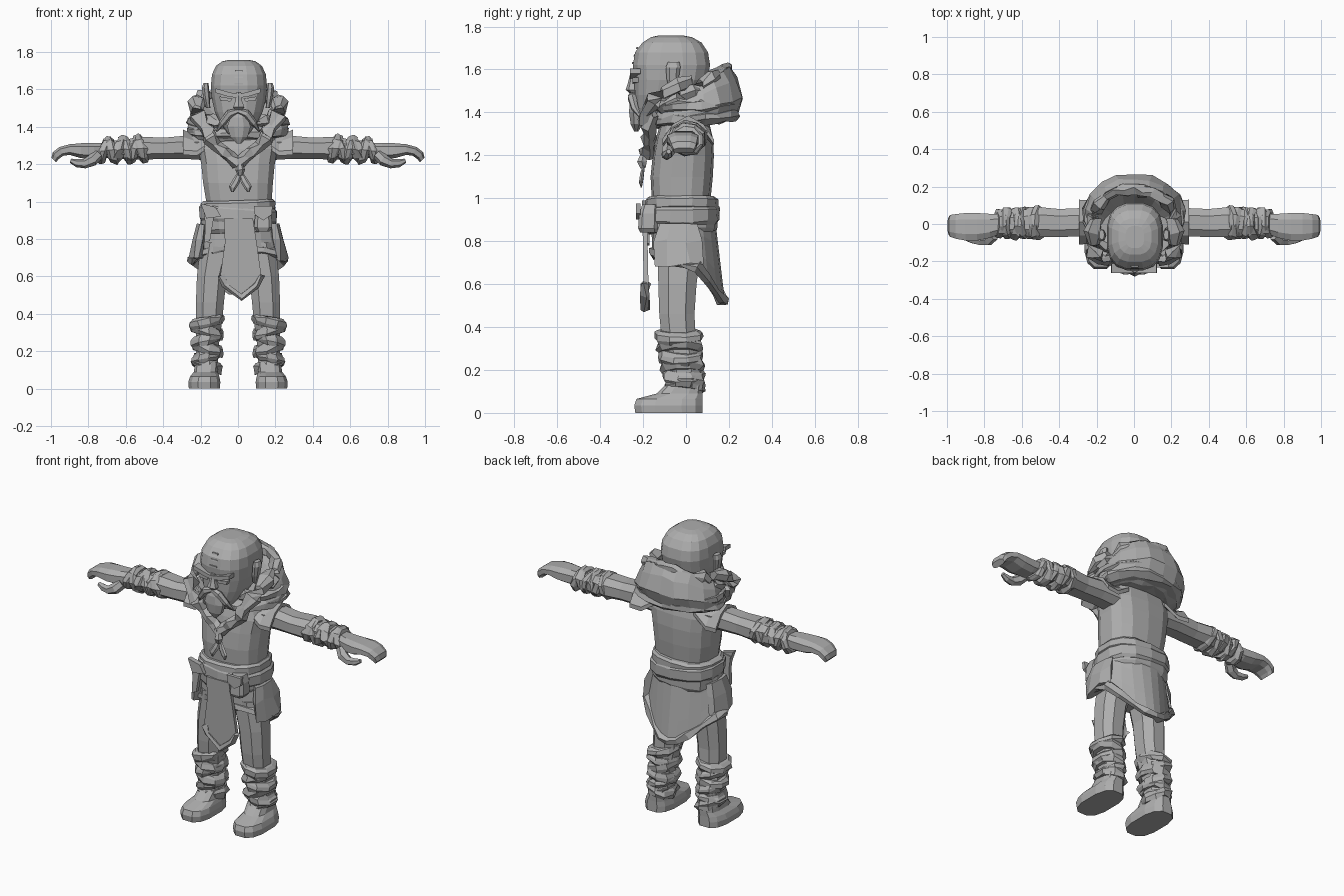
import bpy, bmesh, math, random
from mathutils import Vector

random.seed(4)
grey = bpy.data.materials.new("clay grey")
grey.diffuse_color = (0.42, 0.42, 0.42, 1)
COS, SIN = math.cos, math.sin


def jit(v, j):
    return Vector(v) + Vector([random.uniform(-j, j) for _ in range(3)])


def loft(name, rings, caps=True, loop=False, mirror=False, thick=0):
    """Skin a list of equal-length point rings."""
    bm = bmesh.new()
    rows = [[bm.verts.new(p) for p in r] for r in rings]
    n = len(rows[0])
    for a, b in zip(rows, rows[1:] + (rows[:1] if loop else [])):
        for i in range(n):
            k = (i + 1) % n
            bm.faces.new((a[i], a[k], b[k], b[i]))
    if caps and not loop:
        bm.faces.new(rows[0][::-1])
        bm.faces.new(rows[-1])
    bmesh.ops.recalc_face_normals(bm, faces=bm.faces)
    me = bpy.data.meshes.new(name)
    bm.to_mesh(me)
    bm.free()
    me.materials.append(grey)
    ob = bpy.data.objects.new(name, me)
    bpy.context.collection.objects.link(ob)
    if thick:
        s = ob.modifiers.new("thickness", 'SOLIDIFY')
        s.thickness, s.offset = thick, 0
    if mirror:
        ob.modifiers.new("mirror", 'MIRROR').use_mirror_merge = False
    return ob


def ring(c, a, b, axis='z', n=10, p=2.0, tilt=0, j=0):
    """Superellipse ring around c, half sizes a and b, across the given axis."""
    out = []
    for i in range(n):
        t = 2 * math.pi * (i + 0.5) / n
        u = a * math.copysign(abs(COS(t)) ** (2 / p), COS(t))
        v = b * math.copysign(abs(SIN(t)) ** (2 / p), SIN(t))
        d = {'z': (u, v, tilt * u), 'x': (tilt * v, u, v), 'y': (u, 0, v)}[axis]
        out.append(jit(Vector(c) + Vector(d), j))
    return out


def body(name, rows, n=12, p=2.4, mirror=False):
    """Rows of (z, centre x, half width, front y, back y)."""
    return loft(name, [ring((x, (f + k) / 2, z), w, (k - f) / 2, n=n, p=p)
                       for z, x, w, f, k in rows], mirror=mirror)


def tube(name, pts, radii, n=6, j=0, loop=False, mirror=False, flat=1):
    """Sweep a polygon along points; flat squeezes it front to back."""
    pts, rings = [Vector(p) for p in pts], []
    m = len(pts)
    for i, p in enumerate(pts):
        a = pts[(i - 1) % m] if loop else pts[max(i - 1, 0)]
        b = pts[(i + 1) % m] if loop else pts[min(i + 1, m - 1)]
        t = (b - a).normalized()
        u = t.cross(Vector((0, 1, 0)) if abs(t.y) < 0.8 else Vector((0, 0, 1))).normalized()
        v = t.cross(u)
        rings.append([jit(p + radii[i % len(radii)] * (u * COS(q) + v * SIN(q) * flat), j)
                      for q in (2 * math.pi * k / n for k in range(n))])
    return loft(name, rings, loop=loop, mirror=mirror)


def plate(name, outline, y, depth, lean=0, mirror=False, z0=0):
    """Flat front panel from (x, z) outline; lean shifts y with height."""
    return loft(name, [[(x, y + d + lean * (z - z0), z) for x, z in outline]
                       for d in (0, depth)], mirror=mirror)


# legs, boots and leg wraps
body("leg", [(0.10, .165, .06, -.08, .07), (0.22, .165, .065, -.09, .07), (0.36, .155, .075, -.12, .05),
             (0.46, .15, .08, -.13, .045), (0.6, .14, .085, -.135, .055), (0.78, .105, .10, -.14, .08)],
     n=8, mirror=True)
body("foot", [(0, .18, .085, -.24, .08), (.035, .18, .088, -.245, .08), (.065, .178, .08, -.235, .08),
              (.09, .172, .065, -.14, .08), (.14, .167, .065, -.09, .08)], n=12, p=2.8, mirror=True)
for i in range(6):
    z, s, t = .125 + i * .046, .068 + .0025 * i, (.3, -.25)[i % 2]
    y = -.005 - .006 * i
    loft("leg_wrap", [ring((.167, y, z + h), s + r, s + .018 + r, n=9, tilt=t, j=.007)
                      for h, r in ((-.027, .004), (-.008, .016), (.015, .013), (.03, 0))], mirror=True)

# hips, torso and neck
body("hips", [(.68, 0, .12, -.11, .07), (.76, 0, .18, -.13, .11), (.92, 0, .18, -.15, .12)])
body("torso", [(.88, 0, .185, -.155, .125), (1.0, .005, .178, -.16, .115), (1.1, 0, .19, -.165, .125),
               (1.2, 0, .2, -.155, .13), (1.28, 0, .215, -.14, .125), (1.345, 0, .2, -.12, .11),
               (1.39, 0, .12, -.1, .08)], n=14, p=2.8)
body("neck", [(1.34, 0, .085, -.12, .06), (1.5, 0, .085, -.13, .06)], n=8)

# flared shoulder caps of the vest
loft("shoulder_cap", [[(x, .01 + y * w, z - d * abs(y) ** 2) for y in (-1, -.6, 0, .6, 1)] +
                      [(x, .01 + y * w, z - .025 - d * abs(y) ** 2) for y in (1, .6, 0, -.6, -1)]
                      for x, z, w, d in ((.13, 1.36, .10, .03), (.22, 1.35, .115, .08), (.295, 1.385, .12, .11))],
     mirror=True)

# arms, forearm wraps, hands and thumbs
loft("arm", [ring((x, y, z), a, b, 'x', 8, 2.5) for x, y, z, a, b in (
    (.17, .01, 1.285, .085, .068), (.28, .01, 1.29, .08, .066), (.4, .005, 1.285, .08, .06),
    (.5, .01, 1.285, .085, .065), (.72, 0, 1.275, .06, .045))], mirror=True)
for i in range(6):
    x, t = .515 + i * .04, (.25, -.3)[i % 2]
    loft("arm_wrap", [ring((x + h, .005, 1.283 - .002 * i), .082 + r - .003 * i, .066 + r - .001 * i, 'x', 9,
                           tilt=t, j=.007)
                      for h, r in ((-.026, 0), (-.008, .014), (.012, .012), (.026, 0))], mirror=True)
loft("hand", [ring((x, y, z), a, b, 'x', 8, 2.8, tilt=t) for x, y, z, a, b, t in (
    (.71, 0, 1.275, .055, .042, 0), (.77, -.01, 1.27, .068, .046, 0), (.84, -.015, 1.272, .078, .042, 0),
    (.90, -.015, 1.278, .078, .03, 0), (.945, -.013, 1.268, .07, .025, .4), (.975, -.01, 1.245, .062, .02, .8),
    (.985, -.01, 1.222, .05, .013, 1))], mirror=True)
tube("thumb", [(.75, -.06, 1.25), (.78, -.085, 1.22), (.82, -.09, 1.203), (.86, -.085, 1.205), (.895, -.08, 1.218)],
     [.03, .032, .026, .022, .012], mirror=True)

# tunic skirt: flared sides, pointed back tail, jagged fur hem
N = 20


def skirt_ring(f, hem=False):
    out = []
    for i in range(N):
        t = 2 * math.pi * i / N
        s, c = SIN(t), COS(t)          # c = 1 at the back
        tail = max(0, (c - .35) / .65)
        low = .68 + .06 * max(0, -c) - .17 * tail
        z = .93 + (low - .93) * f
        out.append(Vector(((.185 + .055 * f * abs(s)) * s * (1 - .25 * tail * f),
                           -.015 + c * (.14 + f * (.05 if c > 0 else -.005)), z)))
    return out


loft("skirt", [skirt_ring(f) for f in (0, .35, .7, 1)], caps=False, thick=.015)
tube("skirt_fur_hem", [p + Vector((p.x * .04, 0, .01)) for p in skirt_ring(1)], [.024, .03, .018], 5, .009, True)
for s, x in ((1, .2), (-1, -.19)):
    loft("side_fold", [ring((x, -.03, .88), .025, .09, n=7, j=.006), ring((x + s * .015, -.04, .8), .035, .11, n=7, j=.01),
                       ring((x + s * .03, -.03, .69), .035, .11, n=7, j=.012)])

# layered sash and belt
for z, h, r, t in ((.885, .05, .012, .05), (.93, .045, .022, -.06), (.975, .032, .014, .03)):
    loft("belt", [ring((0, -.02, z + k * h), .183 + r + e, .15 + r + e, n=14, p=2.5, tilt=t, j=.003)
                  for k, e in ((-1, -.006), (-.6, .006), (.6, .006), (1, -.008))])

# belt pouch with flap, hanging strap and front apron
body("pouch", [(.84, .135, .035, -.215, -.13), (.86, .135, .05, -.225, -.13), (.93, .135, .046, -.22, -.13),
               (.97, .13, .036, -.205, -.13)], n=8, p=4)
plate("pouch_flap", [(.085, .975), (.185, .975), (.18, .93), (.135, .9), (.09, .93)], -.232, .02)
plate("sash_end", [(-.185, .96), (-.12, .97), (-.135, .88), (-.15, .79), (-.18, .78), (-.175, .88)], -.195, .025)
plate("sash_knot", [(-.2, .99), (-.12, .97), (-.09, .92), (-.17, .91)], -.205, .03)
apron = [(-.075, .91), (.08, .91), (.1, .78), (.125, .6), (.1, .545), (.015, .48), (-.075, .545), (-.095, .6), (-.07, .78)]
plate("apron", apron, -.203, .022, -.02, z0=.9)
tube("apron_fur", [(x, -.19, z + .01) for x, z in apron[3:8]], [.016, .022, .026], 5, .008)

# head
body("head", [(1.36, .003, .055, -.225, -.1), (1.42, .003, .1, -.235, -.02), (1.48, .004, .13, -.24, .06),
              (1.55, .005, .147, -.243, .1), (1.62, .005, .152, -.25, .115), (1.68, .005, .146, -.24, .105),
              (1.725, .005, .125, -.205, .075), (1.75, .005, .09, -.165, .03), (1.758, .005, .05, -.13, -.01)],
     n=16, p=2.7)
plate("brow", [(.0, 1.575), (.04, 1.583), (.12, 1.605), (.122, 1.582), (.05, 1.56), (0, 1.555)], -.262, .05, mirror=True)
plate("eye", [(.03, 1.55), (.1, 1.562), (.095, 1.54), (.04, 1.535)], -.249, .03, mirror=True)
loft("nose", [ring((.004, y, z), w, d, n=6) for z, y, w, d in (
    (1.49, -.245, .022, .018), (1.505, -.253, .034, .028), (1.54, -.25, .02, .02), (1.585, -.245, .015, .014))])
for z, w in ((1.7, .015), (1.665, .018), (1.63, .02)):
    plate("forehead_mark", [(-w, z + .004), (w + .008, z + .004), (w + .008, z - .004), (-w, z - .004)],
          -.252, .009, .33 if z > 1.64 else 0, z0=1.64)
tube("moustache", [(.0, -.25, 1.485), (.045, -.252, 1.47), (.085, -.238, 1.42), (.115, -.21, 1.375)],
     [.014, .022, .018, .004], 6, mirror=True)
loft("beard", [ring((.005, y, z), w, d, n=8) for z, y, w, d in (
    (1.31, -.232, .012, .01), (1.345, -.23, .05, .03), (1.4, -.23, .068, .038), (1.45, -.235, .05, .03),
    (1.475, -.24, .025, .015))])
body("ear", [(1.5, .16, .012, -.075, -.045), (1.55, .168, .018, -.09, -.035), (1.61, .175, .02, -.095, -.025),
             (1.635, .172, .014, -.085, -.03)], n=7, mirror=True)

# hood lying on the shoulders; each ring: half width, front y, back y, front z, back z
def hood_ring(w, f, k, zf, zb, j=.008, n=18):
    out = []
    for i in range(n):
        t = 2 * math.pi * i / n
        q = (1 + COS(t)) / 2
        out.append(jit((w * SIN(t), f + (k - f) * q, zf + (zb - zf) * q ** 1.3), j))
    return out


loft("hood", [hood_ring(.12, -.11, .09, 1.36, 1.36), hood_ring(.21, -.15, .17, 1.335, 1.35),
              hood_ring(.265, -.17, .24, 1.345, 1.38), hood_ring(.27, -.165, .27, 1.37, 1.47),
              hood_ring(.25, -.155, .245, 1.4, 1.56), hood_ring(.23, -.15, .21, 1.42, 1.62),
              hood_ring(.18, -.13, .15, 1.4, 1.55), hood_ring(.13, -.11, .1, 1.38, 1.46)])
for z in (1.36, 1.41):
    loft("hood_fold", [[p * 1 + Vector((p.x * e, p.y * e, h)) for p in hood_ring(.245, -.14, .225, z, z + .03, .01)]
                       for e, h in ((0, -.03), (.12, -.005), (.1, .02), (-.05, .035))])

# shaggy fur along the hood opening, at the cheeks and down the lapels
tube("hood_fur", hood_ring(.215, -.15, .185, 1.42, 1.6, .008, 26), [.03, .042, .025], 6, .01, True)
tube("cheek_fur", [(.2, .03, 1.54), (.222, -.04, 1.53), (.222, -.1, 1.49), (.215, -.15, 1.45), (.185, -.185, 1.4),
                   (.15, -.185, 1.36)], [.025, .042, .034, .046], 7, .013, mirror=True)
tube("lapel_fur", [(.165, -.15, 1.39), (.14, -.175, 1.34), (.115, -.17, 1.3), (.08, -.175, 1.265),
                   (.045, -.175, 1.235), (0, -.175, 1.205)], [.03, .042, .028, .036], 6, .011, mirror=True)

# knotted neck tie
tube("tie_knot", [(.01, -.2, 1.2), (.012, -.205, 1.17), (.012, -.2, 1.14)], [.015, .026, .014])
for x in (-.03, .055):
    tube("tie_end", [(.012, -.195, 1.16), ((x + .012) / 2, -.205, 1.11), (x, -.21, 1.075), (x, -.208, 1.05)],
         [.01, .02, .02, .006], 6, flat=.5)
